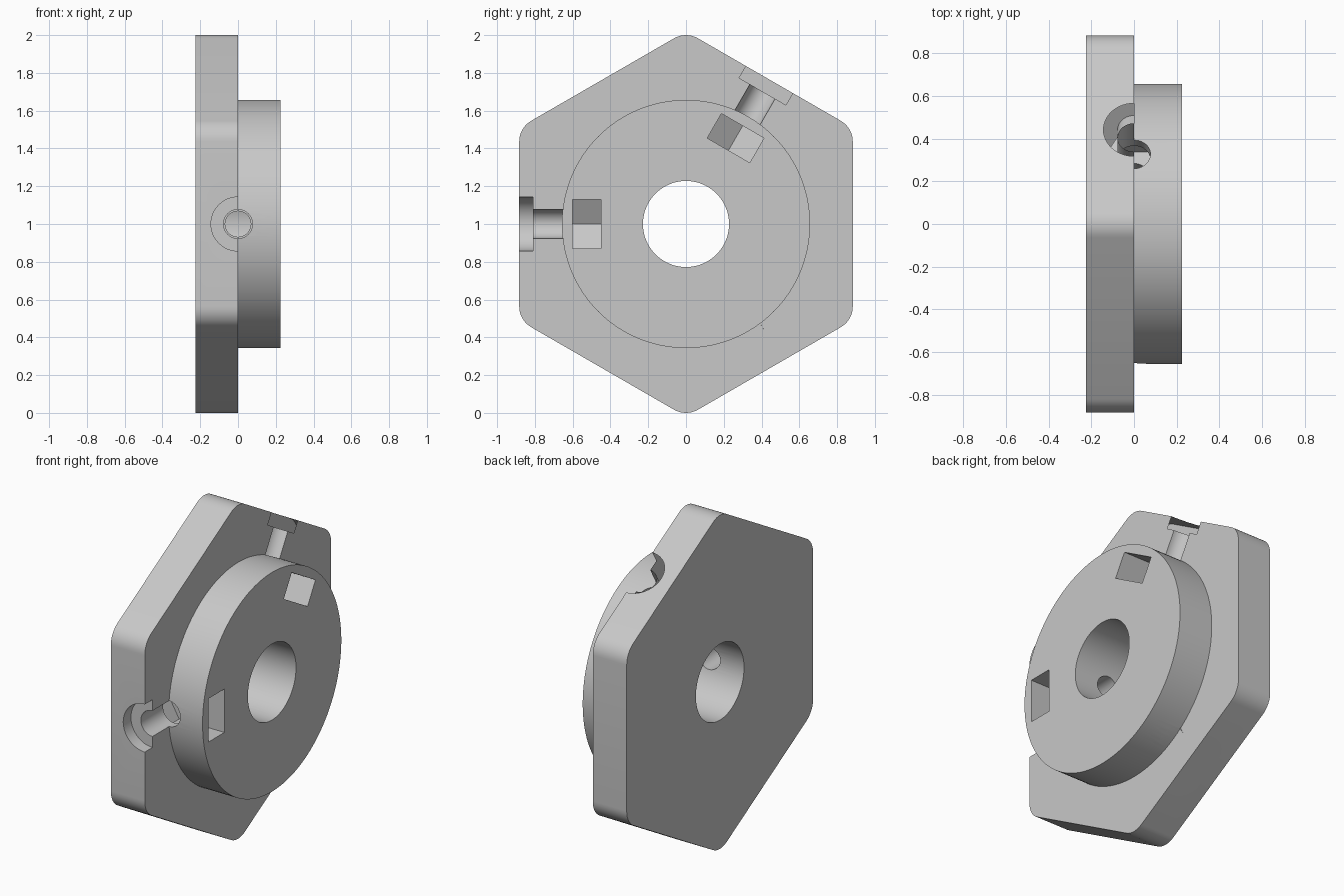
import bpy, bmesh
from math import sin, cos, pi, radians
from mathutils import Matrix, Vector

if "Cube" in bpy.data.objects:
    bpy.data.objects.remove(bpy.data.objects["Cube"], do_unlink=True)

CENTRE = Vector((0, 0, 1))
X = Vector((1, 0, 0))
THICK = 0.225        # depth of the plate and of the boss
FLAT = 0.883         # centre to hexagon flat
CORNER = 0.127       # hexagon corner rounding

grey = bpy.data.materials.new("plain_grey")
grey.use_nodes = True
grey.diffuse_color = (0.58, 0.58, 0.58, 1)
grey.node_tree.nodes["Principled BSDF"].inputs["Base Color"].default_value = grey.diffuse_color


def frame(u, v, w):
    """Matrix whose local axes are u, v, w, placed at the hub centre."""
    return Matrix.Translation(CENTRE) @ Matrix((u, v, w)).transposed().to_4x4()


def prism(name, outline, start, end, axes):
    """Extrude a 2D outline along the third axis of a frame."""
    bm = bmesh.new()
    face = bm.faces.new([bm.verts.new((u, v, start)) for u, v in outline])
    new = bmesh.ops.extrude_face_region(bm, geom=[face])["geom"]
    bmesh.ops.translate(bm, vec=(0, 0, end - start),
                        verts=[g for g in new if isinstance(g, bmesh.types.BMVert)])
    bm.transform(axes)
    bmesh.ops.recalc_face_normals(bm, faces=bm.faces)
    mesh = bpy.data.meshes.new(name)
    bm.to_mesh(mesh)
    bm.free()
    mesh.materials.append(grey)
    obj = bpy.data.objects.new(name, mesh)
    bpy.context.collection.objects.link(obj)
    return obj


def circle(radius, sides):
    return [(radius * cos(2 * pi * i / sides), radius * sin(2 * pi * i / sides))
            for i in range(sides)]


def rounded_hexagon():
    reach = (FLAT - CORNER) / cos(pi / 6)
    points = []
    for k in range(6):
        a = pi / 2 + k * pi / 3
        for step in range(9):
            b = a - pi / 6 + step * pi / 24
            points.append((reach * cos(a) + CORNER * cos(b),
                           reach * sin(a) + CORNER * sin(b)))
    return points


def combine(target, tool, operation):
    """Apply a boolean and remove the tool object."""
    tool.hide_render = True
    mod = target.modifiers.new("combine", "BOOLEAN")
    mod.operation, mod.solver, mod.object = operation, "EXACT", tool
    bpy.context.view_layer.objects.active = target
    bpy.ops.object.modifier_apply(modifier=mod.name)
    bpy.data.objects.remove(tool, do_unlink=True)


# Hexagonal plate with a round boss and a through bore
axial = frame(X, X, X)
axial = frame(Vector((0, 1, 0)), Vector((0, 0, 1)), X)
hub = prism("hex_flange_hub", rounded_hexagon(), -THICK, 0, axial)
combine(hub, prism("boss", circle(0.657, 128), -0.1, THICK, axial), "UNION")
combine(hub, prism("bore", circle(0.228, 80), -1, 1, axial), "DIFFERENCE")

# Three radial screw holes, each with a head recess and a nut pocket
pocket = [(-0.15, 0), (-0.075, 0.13), (0.4, 0.13), (0.4, -0.13), (-0.075, -0.13)]
for angle in (60, 180, 300):
    out = Vector((0, cos(radians(angle)), sin(radians(angle))))
    radial = frame(X, out.cross(X), out)
    for name, outline, start, end in (
            ("nut_pocket", pocket, 0.45, 0.6),
            ("inner_hole", circle(0.068, 40), 0.1, 0.5),
            ("screw_hole", circle(0.077, 40), 0.55, 1.2),
            ("head_recess", circle(0.143, 48), 0.81, 1.2)):
        combine(hub, prism(name, outline, start, end, radial), "DIFFERENCE")

# Smooth round walls, crisp rims
bpy.ops.object.select_all(action="DESELECT")
hub.select_set(True)
bpy.context.view_layer.objects.active = hub
bpy.ops.object.shade_smooth_by_angle(angle=radians(25))
